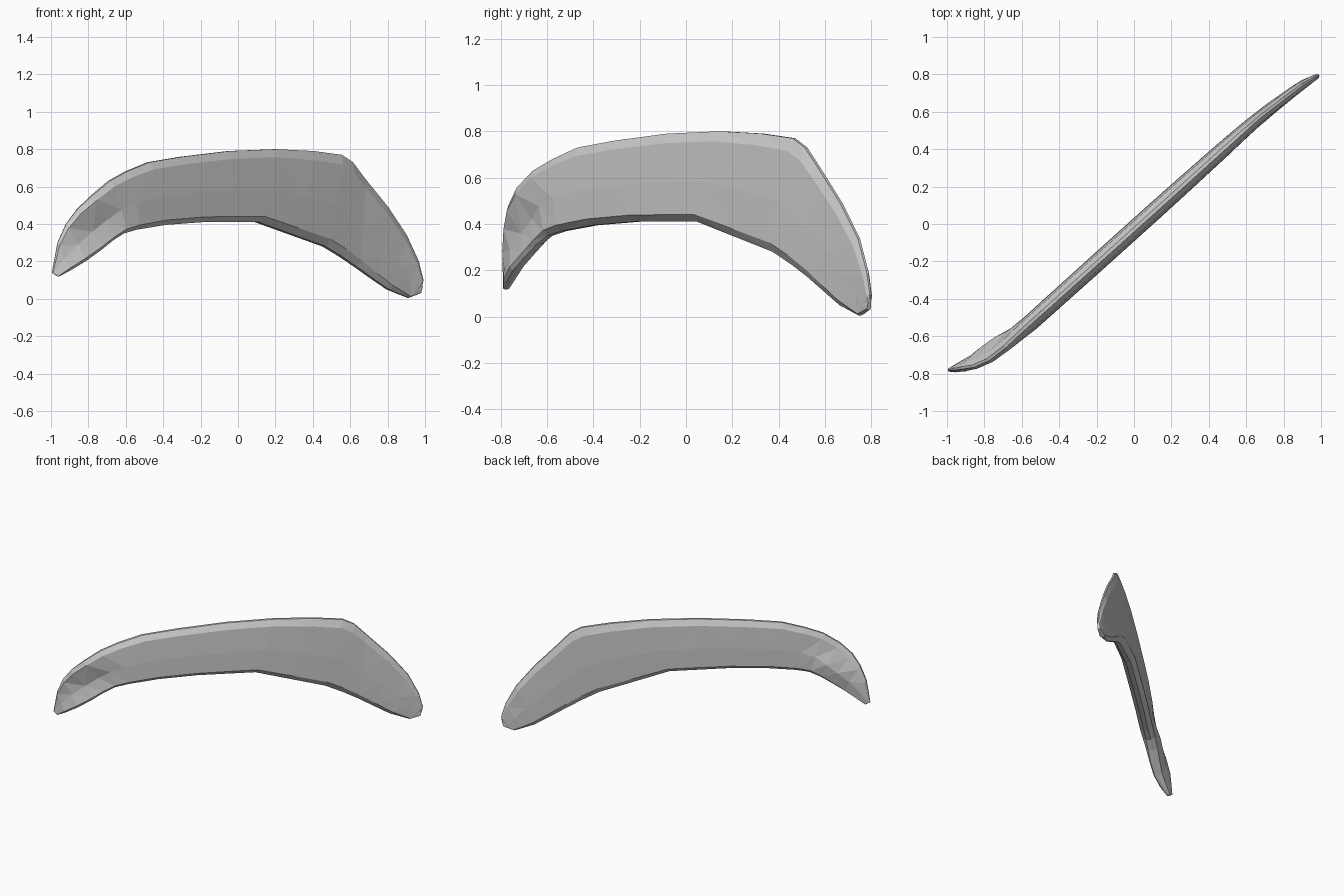
import bpy, bmesh
from mathutils import Vector

if "Cube" in bpy.data.objects:
    bpy.data.objects.remove(bpy.data.objects["Cube"])

# Stations along the arch: upper edge x, z / lower edge x, z / half thickness / backward bulge
STATIONS = [
    (-.995, .14, -.96, .118, .012, 0), (-.965, .30, -.90, .15, .026, .01),
    (-.92, .40, -.82, .20, .032, .03), (-.86, .48, -.74, .26, .036, .05),
    (-.78, .555, -.68, .31, .040, .045), (-.69, .63, -.62, .35, .043, .015),
    (-.60, .68, -.55, .37, .045, 0), (-.48, .73, -.40, .395, .046, 0),
    (-.30, .76, -.20, .41, .047, 0), (-.05, .79, -.05, .41, .047, 0),
    (.20, .80, .10, .41, .047, 0), (.40, .79, .28, .345, .045, 0),
    (.55, .77, .46, .28, .042, 0), (.61, .73, .55, .225, .039, 0),
    (.67, .65, .63, .17, .036, 0), (.80, .49, .72, .105, .033, 0),
    (.90, .34, .80, .05, .029, 0), (.965, .20, .86, .025, .024, 0),
    (.99, .10, .91, .005, .018, 0), (.985, .07, .975, .03, .010, 0)]

# Plan line of the blade: x, y
PLAN = [(-1.05, -.79), (-.86, -.76), (-.78, -.725), (-.69, -.655), (-.6, -.57),
        (-.3, -.30), (.2, .15), (.55, .465), (.67, .57), (.8, .67), (.9, .745), (1.05, .83)]

# Cross-section: position from upper to lower edge, thickness factor, bulge factor
SECTION = [(0, .2, 0), (.11, .72, .1), (.55, .95, 1), (.92, 1, .5), (1, .35, .2)]


def plan_y(x):
    for (x0, y0), (x1, y1) in zip(PLAN, PLAN[1:]):
        if x <= x1:
            return y0 + (y1 - y0) * (x - x0) / (x1 - x0)
    return PLAN[-1][1]


def ring(station):
    tx, tz, lx, lz, half, bulge = station
    front, back = [], []
    for t, width, push in SECTION:
        x, z = tx + (lx - tx) * t, tz + (lz - tz) * t
        slope = (plan_y(x + .04) - plan_y(x - .04)) / .08
        normal = Vector((slope, -1, 0)).normalized()
        centre = Vector((x, plan_y(x) + bulge * push, z))
        front.append(centre + normal * half * width)
        back.append(centre - normal * half * width)
    return front + back[::-1]


# Curved blade skinned through all cross-sections
bm = bmesh.new()
rings = [[bm.verts.new(p) for p in ring(s)] for s in STATIONS]
n = len(rings[0])
for a, b in zip(rings, rings[1:]):
    for i in range(n):
        j = (i + 1) % n
        bm.faces.new((a[i], a[j], b[j], b[i]))
bm.faces.new(rings[0])
bm.faces.new(rings[-1])
bmesh.ops.recalc_face_normals(bm, faces=bm.faces)
bmesh.ops.triangulate(bm, faces=bm.faces)
mesh = bpy.data.meshes.new("curved_blade")
bm.to_mesh(mesh)
bm.free()

grey = bpy.data.materials.new("plain grey")
grey.diffuse_color = (.6, .6, .6, 1)
grey.use_nodes = True
grey.node_tree.nodes["Principled BSDF"].inputs["Base Color"].default_value = grey.diffuse_color
mesh.materials.append(grey)
blade = bpy.data.objects.new("curved_blade", mesh)
bpy.context.collection.objects.link(blade)
